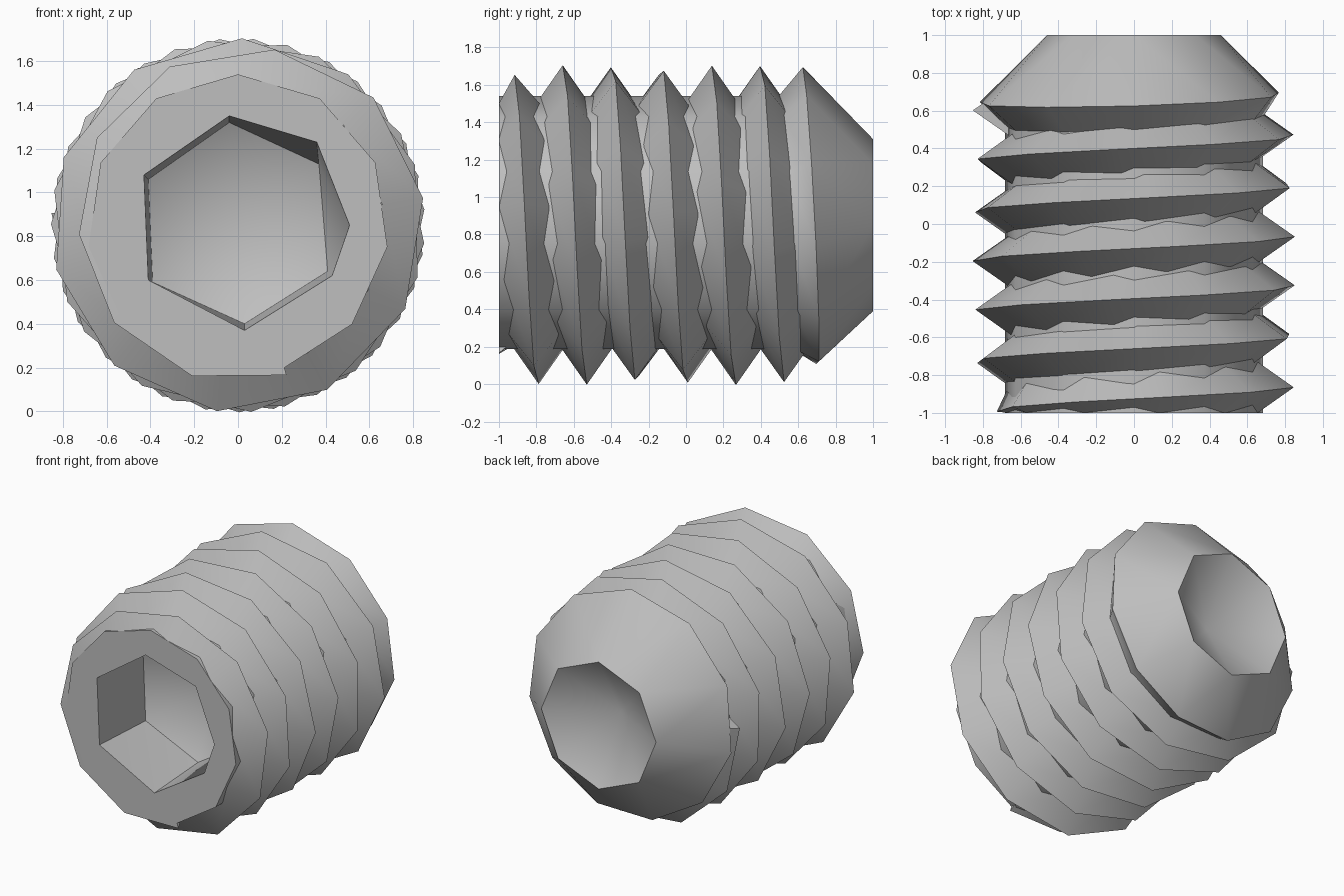
import bpy, bmesh, math

cube = bpy.data.objects.get("Cube")
if cube:
    bpy.data.objects.remove(cube, do_unlink=True)

AXIS_Z = 0.85      # height of the screw axis
PITCH = 0.265
CREST, ROOT = 0.855, 0.665
TAU = math.tau

steel = bpy.data.materials.new("grey steel")
steel.use_nodes = True
GREY = (0.52, 0.52, 0.52, 1)
steel.diffuse_color = GREY
steel.node_tree.nodes["Principled BSDF"].inputs["Base Color"].default_value = GREY


def polar(angle, radius, y):
    """Point around the axis, angle measured from the top towards +x."""
    return (radius * math.sin(angle), y, AXIS_Z + radius * math.cos(angle))


def finish(bm, name):
    bmesh.ops.recalc_face_normals(bm, faces=bm.faces)
    mesh = bpy.data.meshes.new(name)
    bm.to_mesh(mesh)
    bm.free()
    mesh.materials.append(steel)
    obj = bpy.data.objects.new(name, mesh)
    bpy.context.collection.objects.link(obj)
    bpy.ops.object.select_all(action='DESELECT')
    obj.select_set(True)
    bpy.context.view_layer.objects.active = obj
    bpy.ops.object.shade_smooth_by_angle(angle=math.radians(40))
    return obj


def angles(ring):
    out = []
    for i, v in enumerate(ring):
        a = math.atan2(v.co.x, v.co.z - AXIS_Z)
        out.append(a + TAU if i and a < 0 else a)
    return out + [out[0] + TAU]


def bridge(bm, a, b):
    """Join two rings with different side counts, walking by angle."""
    ta, tb = angles(a), angles(b)
    i = j = 0
    while i < len(a) or j < len(b):
        va, vb = a[i % len(a)], b[j % len(b)]
        if i < len(a) and j < len(b) and abs(ta[i + 1] - tb[j + 1]) < 0.01:
            bm.faces.new((va, a[(i + 1) % len(a)], b[(j + 1) % len(b)], vb))
            i, j = i + 1, j + 1
        elif j == len(b) or (i < len(a) and ta[i + 1] < tb[j + 1]):
            bm.faces.new((va, a[(i + 1) % len(a)], vb))
            i += 1
        else:
            bm.faces.new((va, b[(j + 1) % len(b)], vb))
            j += 1


def fan(bm, ring, y):
    tip = bm.verts.new((0, y, AXIS_Z))
    for i, v in enumerate(ring):
        bm.faces.new((v, ring[(i + 1) % len(ring)], tip))


# Body: hex socket, front face, core, chamfered end and cup point
bm = bmesh.new()


def outline(points, y):
    return [bm.verts.new((x, y, AXIS_Z + z)) for x, z in points]


def circle(sides, radius_y):
    return [bm.verts.new(polar(TAU * i / sides, *radius_y(TAU * i / sides)))
            for i in range(sides)]


def shoulder_y(a):
    return 0.665 - 0.04 * math.cos(a) + 0.025 * math.sin(a)


socket_floor = outline([(-.04, .47), (.37, .28), (.41, -.21),
                        (.03, -.45), (-.39, -.26), (-.41, .21)], -0.5)
mouth = outline([(-.04, .5), (.36, .38), (.51, 0), (.43, -.23),
                 (.03, -.48), (-.41, -.25), (-.43, .23)], -1)
rings = [
    socket_floor,
    mouth,
    circle(11, lambda a: (0.69, -1)),
    circle(11, lambda a: (0.69, shoulder_y(a) - 0.13)),
    circle(11, lambda a: (1.47 - shoulder_y(a), shoulder_y(a))),
    circle(8, lambda a: (0.46, 1)),
]
for a, b in zip(rings, rings[1:]):
    bridge(bm, a, b)
fan(bm, socket_floor, -0.25)
fan(bm, rings[-1], 0.74)
finish(bm, "screw_body")

# Thread: triangular section swept along a helix
bm = bmesh.new()
STEP = TAU / 10.3
start, end = -4.55 * TAU, 1.8 * TAU
sections = []
for k in range(int((end - start) / STEP) + 1):
    a = start + k * STEP
    y = 0.135 + PITCH * a / TAU
    crest_y = max(y, -1)
    crest_r = min(CREST, 0.72 + 1.2 * (crest_y + 1), 1.47 - crest_y)
    half = PITCH / 2
    sections.append([bm.verts.new(polar(a, ROOT, max(y - half, -1))),
                     bm.verts.new(polar(a, crest_r, crest_y)),
                     bm.verts.new(polar(a, ROOT, max(y + half, -1)))])
for s, t in zip(sections, sections[1:]):
    for i in range(3):
        j = (i + 1) % 3
        bm.faces.new((s[i], s[j], t[j], t[i]))
bm.faces.new(sections[0])
bm.faces.new(sections[-1])
finish(bm, "screw_thread")
